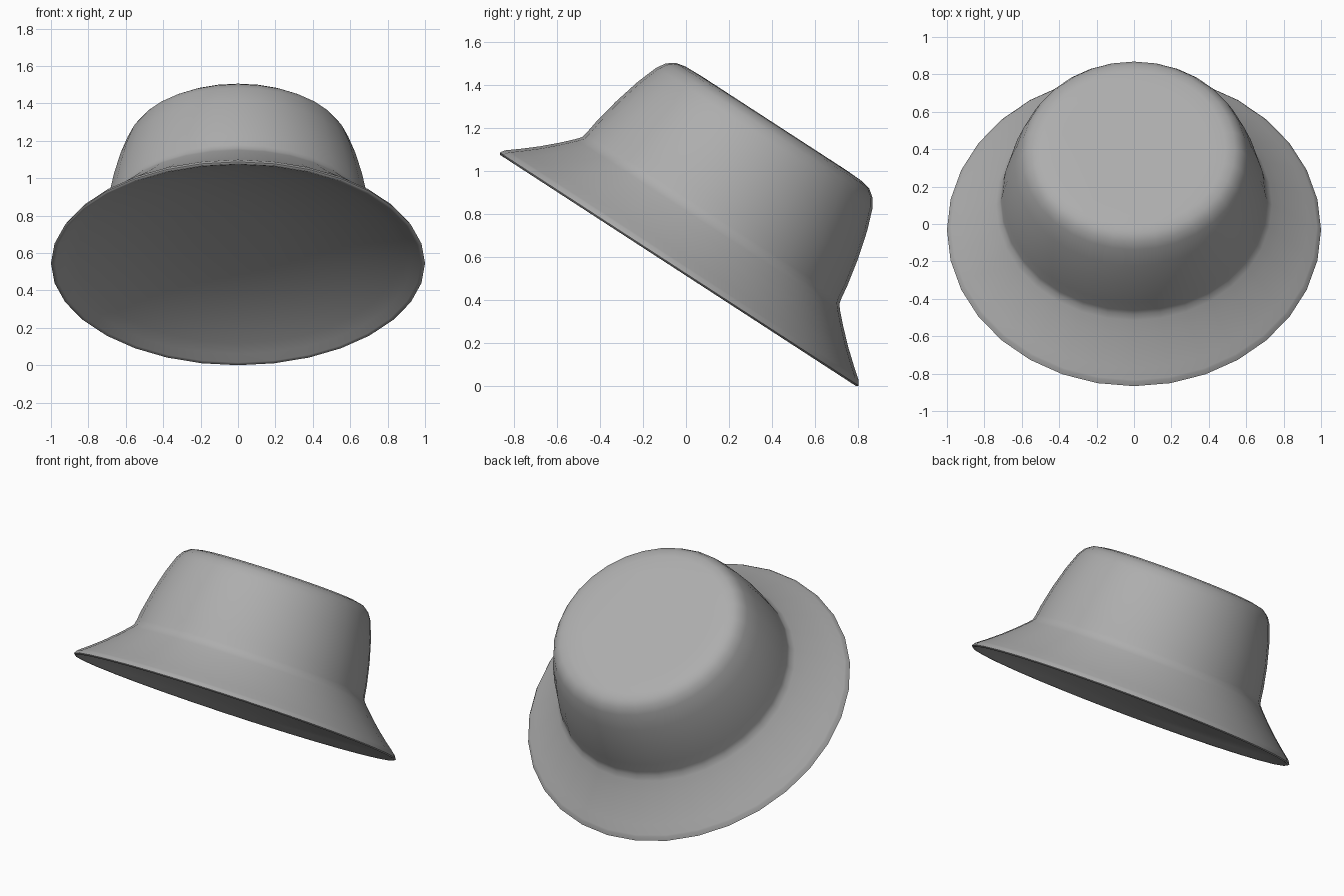
import bpy, bmesh, math
from mathutils import Matrix

if "Cube" in bpy.data.objects:
    bpy.data.objects.remove(bpy.data.objects["Cube"])

SIDES = 32
TILT = math.radians(-33)
DEPTH = 0.18

# Outer half profile (radius, height), crown centre down to brim edge
outer = [(0, .818), (.40, .818), (.49, .815), (.54, .804), (.576, .777),
         (.602, .737), (.639, .635), (.675, .50), (.701, .37), (.710, .305),
         (.716, .278), (.738, .252), (.79, .199), (.86, .133), (.93, .074),
         (.978, .036)]

# Turned hem, then the shallow domed underside back to the centre
hem = [(.986, .029), (1.0, .008), (.992, 0), (.976, .006)]
underside = [(r, .002 + DEPTH * (1 - r ** 2.4))
             for r in (.93, .86, .78, .69, .59, .48, .36, .22, 0)]
profile = outer + hem + underside

# Revolve the closed profile
bm = bmesh.new()
verts = [bm.verts.new((r, 0, z)) for r, z in profile]
edges = [bm.edges.new(pair) for pair in zip(verts, verts[1:])]
bmesh.ops.spin(bm, geom=verts + edges, cent=(0, 0, 0), axis=(0, 0, 1),
               angle=2 * math.pi, steps=SIDES)
bmesh.ops.remove_doubles(bm, verts=bm.verts[:], dist=1e-4)
bmesh.ops.dissolve_degenerate(bm, edges=bm.edges[:], dist=1e-5)
bmesh.ops.recalc_face_normals(bm, faces=bm.faces[:])

# Tip the hat and set its lowest brim point on the ground
bm.transform(Matrix.Translation((0, -.036, .545))
             @ Matrix.Rotation(TILT, 4, 'X')
             @ Matrix.Diagonal((1, .996, 1, 1)))
low = min(v.co.z for v in bm.verts)
bm.transform(Matrix.Translation((0, 0, -low)))

mesh = bpy.data.meshes.new("bucket_hat")
bm.to_mesh(mesh)
bm.free()

hat = bpy.data.objects.new("bucket_hat", mesh)
bpy.context.collection.objects.link(hat)

# Plain grey cloth
cloth = bpy.data.materials.new("grey_cloth")
cloth.diffuse_color = (.42, .42, .42, 1)
cloth.use_nodes = True
cloth.node_tree.nodes["Principled BSDF"].inputs["Base Color"].default_value = cloth.diffuse_color
mesh.materials.append(cloth)

bpy.context.view_layer.objects.active = hat
hat.select_set(True)
bpy.ops.object.shade_smooth_by_angle(angle=math.radians(75))
